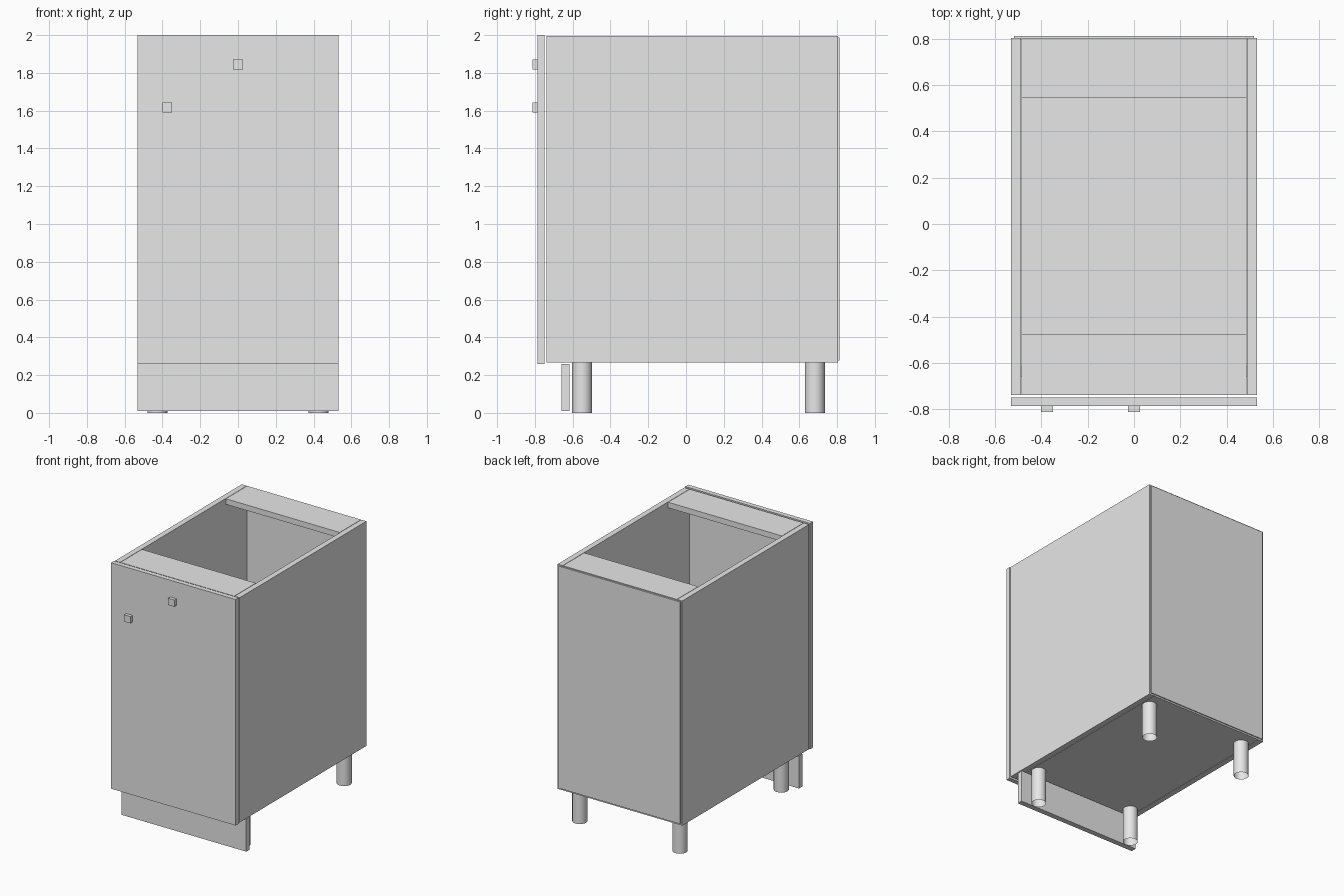
import bpy
import bmesh
from mathutils import Vector

old = bpy.data.objects.get("Cube")
if old:
    bpy.data.objects.remove(old, do_unlink=True)

grey = bpy.data.materials.new("light grey")
grey.use_nodes = True
colour = (0.8, 0.8, 0.8, 1)
grey.diffuse_color = colour
grey.node_tree.nodes["Principled BSDF"].inputs["Base Color"].default_value = colour


def finish(name, bm):
    mesh = bpy.data.meshes.new(name)
    bm.to_mesh(mesh)
    bm.free()
    mesh.materials.append(grey)
    obj = bpy.data.objects.new(name, mesh)
    bpy.context.collection.objects.link(obj)
    return obj


def box(name, x, y, z):
    """Board spanning the given (min, max) pairs."""
    low, high = (Vector(c) for c in zip(x, y, z))
    bm = bmesh.new()
    bmesh.ops.create_cube(bm, size=1)
    bmesh.ops.scale(bm, vec=high - low, verts=bm.verts)
    bmesh.ops.translate(bm, vec=(low + high) / 2, verts=bm.verts)
    return finish(name, bm)


def leg(name, x, y, radius=0.053, height=0.266):
    """Open-ended round tube standing on the floor."""
    bm = bmesh.new()
    bmesh.ops.create_cone(bm, cap_ends=False, segments=32, radius1=radius,
                          radius2=radius, depth=height)
    bmesh.ops.translate(bm, vec=(x, y, height / 2), verts=bm.verts)
    for face in bm.faces:
        face.smooth = True
    return finish(name, bm)


half = 0.531                    # half of the cabinet width
inner = 0.485                   # half of the space between the sides
bottom, top = 0.266, 1.996
front, back = -0.738, 0.804
board = 0.043

# Carcass: sides, floor, top rails and thin back panel
for side, sign in (("left", 1), ("right", -1)):
    box(side + "_side_panel", sorted((sign * half, sign * (half - board))),
        (front, back), (bottom, top))
span = (-inner, inner)
box("floor_panel", span, (front, back), (bottom, bottom + board))
box("front_top_rail", span, (front, -0.475), (top - board, top))
box("back_top_rail", span, (0.545, back), (top - board, top))
box("back_panel", (-0.519, 0.519), (back, 0.812), (0.278, top - 0.008))

# Door and plinth
box("door", (-half, half), (-0.786, -0.749), (0.26, 2.0))
box("plinth", (-half, half), (-0.658, -0.616), (0.01, 0.26))

# Square knobs
for name, x, z in (("top_knob", 0, 1.845), ("side_knob", -0.375, 1.617)):
    r = 0.026
    box(name, (x - r, x + r), (-0.812, -0.786), (z - r, z + r))

# Legs
for side, x in (("left", 0.427), ("right", -0.427)):
    leg("front_" + side + "_leg", x, -0.55)
    leg("back_" + side + "_leg", x, 0.682)
